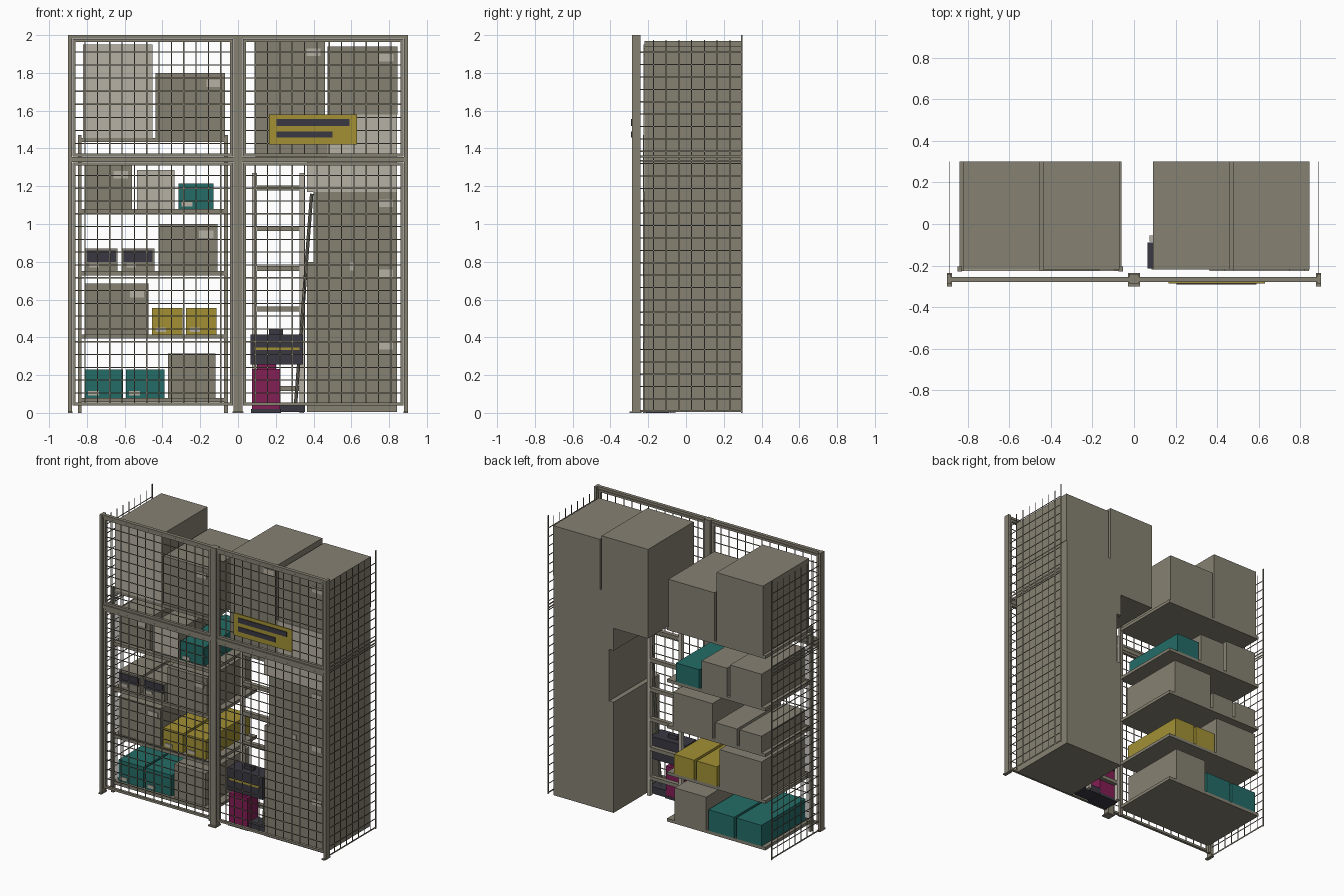
import bpy
import bmesh
from mathutils import Vector

default = bpy.data.objects.get("Cube")
if default:
    bpy.data.objects.remove(default, do_unlink=True)


def material(name, rgb):
    mat = bpy.data.materials.new(name)
    mat.use_nodes = True
    mat.diffuse_color = (*rgb, 1)
    mat.node_tree.nodes["Principled BSDF"].inputs["Base Color"].default_value = (*rgb, 1)
    return mat


TAUPE = material("taupe", (0.24, 0.22, 0.17))
PALE = material("pale beige", (0.47, 0.44, 0.37))
TEAL = material("teal", (0.017, 0.15, 0.135))
YELLOW = material("mustard yellow", (0.36, 0.28, 0.035))
MAGENTA = material("magenta", (0.23, 0.013, 0.09))
CHARCOAL = material("charcoal", (0.042, 0.04, 0.055))


def add_box(bm, x, y, z):
    """Add a box spanning the given (low, high) ranges."""
    verts = bmesh.ops.create_cube(bm, size=1)["verts"]
    spans = (x, y, z)
    for v in verts:
        v.co = Vector([s[0] if c < 0 else s[1] for c, s in zip(v.co, spans)])


def make(name, mat, boxes):
    """Make one object out of a list of boxes."""
    bm = bmesh.new()
    for spans in boxes:
        add_box(bm, *spans)
    mesh = bpy.data.meshes.new(name)
    bm.to_mesh(mesh)
    bm.free()
    mesh.materials.append(mat)
    obj = bpy.data.objects.new(name, mesh)
    bpy.context.collection.objects.link(obj)
    return obj


def around(centre, half):
    return (centre - half, centre + half)


def steps(low, high, pitch):
    """Evenly spaced positions strictly between two ends."""
    count = round((high - low) / pitch)
    return [low + (high - low) * i / count for i in range(1, count)]


def plate(name, mat, x, front, z):
    make(name, mat, [(x, (front - 0.005, front), z)])


def label(name, x, z, front, half_x=0.038, half_z=0.02):
    plate(name + "_label", PALE, around(x, half_x), front, around(z, half_z))


BACK = 0.3
FRONT = -0.22
PITCH = 0.066
WIRE = 0.003

# Fence posts, feet and rails
for name, x in (("right", (-0.9, -0.88)), ("centre", (-0.024, 0.024)), ("left", (0.88, 0.9))):
    make(name + "_fence_post", TAUPE, [(x, (-0.285, -0.24), (0, 2))])
for name, x in (("right", (-0.9, -0.875)), ("centre", (-0.03, 0.03)), ("left", (0.875, 0.9))):
    make(name + "_foot", TAUPE, [(x, (-0.3, -0.235), (0, 0.008))])
make("fence_rails", TAUPE, [((-0.9, 0.9), (-0.28, -0.255), z) for z in ((1.328, 1.355), (1.983, 2))])


# Framed mesh panels across the front
def front_panel(name, x, z):
    bar = 0.016
    y = (-0.275, -0.255)
    make(name + "_frame", TAUPE, [
        ((x[0], x[0] + bar), y, z), ((x[1] - bar, x[1]), y, z),
        (x, y, (z[0], z[0] + bar)), (x, y, (z[1] - bar, z[1]))])
    flat = around(-0.265, 0.001)
    wires = [(around(p, WIRE), flat, z) for p in steps(*x, PITCH)]
    wires += [(x, flat, around(p, WIRE)) for p in steps(*z, PITCH)]
    make(name + "_wires", TAUPE, wires)


for side, x in (("right", (-0.875, -0.026)), ("left", (0.026, 0.875))):
    front_panel(side + "_lower_panel", x, (0.038, 1.325))
    front_panel(side + "_upper_panel", x, (1.357, 1.98))

# Flat mesh on both ends, with a thin rear upright
for side, x in (("right", -0.888), ("left", 0.888)):
    flat = around(x, 0.001)
    depth = (-0.24, BACK)
    height = (0.008, 1.975)
    bars = [(flat, around(y, WIRE), height) for y in steps(*depth, PITCH)]
    bars += [(flat, depth, around(z, WIRE)) for z in steps(*height, PITCH)]
    bars += [(flat, depth, around(z, 0.005)) for z in (0.01, 1.335, 1.358)]
    bars += [(flat, (0.29, BACK), (0, 2))]
    make(side + "_end_mesh", TAUPE, bars)

# Shelf unit
LEVELS = (0.08, 0.415, 0.75, 1.08, 1.455)
make("shelf_boards", TAUPE, [((-0.84, -0.06), (-0.225, BACK), (z - 0.022, z)) for z in LEVELS])
make("shelf_uprights", TAUPE, [(x, (-0.228, -0.205), (0, 1.47))
                               for x in ((-0.848, -0.828), (-0.074, -0.054))])

# Goods on the shelves: level, name, colour, x range, height
GOODS = [
    (0, "teal_bin_a", TEAL, (-0.81, -0.61), 0.15),
    (0, "teal_bin_b", TEAL, (-0.593, -0.388), 0.15),
    (0, "low_carton", TAUPE, (-0.37, -0.12), 0.235),
    (1, "wide_carton", TAUPE, (-0.81, -0.475), 0.27),
    (1, "yellow_bin_a", YELLOW, (-0.455, -0.295), 0.14),
    (1, "yellow_bin_b", YELLOW, (-0.275, -0.115), 0.14),
    (2, "window_bin_a", TAUPE, (-0.81, -0.637), 0.12),
    (2, "window_bin_b", TAUPE, (-0.615, -0.442), 0.12),
    (2, "middle_carton", TAUPE, (-0.42, -0.108), 0.25),
    (3, "square_carton", TAUPE, (-0.81, -0.56), 0.235),
    (3, "pale_front_carton", TAUPE, (-0.535, -0.335), 0.205),
    (3, "teal_bin_c", TEAL, (-0.315, -0.13), 0.135),
    (4, "tall_carton", TAUPE, (-0.82, -0.452), 0.495),
    (4, "top_carton", TAUPE, (-0.437, -0.07), 0.345),
]
for level, name, mat, x, height in GOODS:
    base = LEVELS[level]
    front = FRONT if level == 4 else -0.2
    top = base + height
    make(name, mat, [(x, (front, BACK), (base, top))])
    if "pale" in name or "tall" in name:
        plate(name + "_face", PALE, x, front, (base, top))
    elif "window" in name:
        plate(name + "_window", CHARCOAL, (x[0] + 0.01, x[1] - 0.01), front, (base + 0.05, top - 0.01))
        label(name, x[0] + 0.05, base + 0.03, front, 0.025, 0.01)
    elif "bin" in name:
        label(name, x[0] + 0.045, base + 0.025, front, 0.028, 0.012)
    elif "low" not in name:
        label(name, x[1] - 0.06, top - 0.055, front)

# Stacked cartons in the other bay
STACK = [
    ("bottom_stack_carton", (0.365, 0.842), (0.005, 0.8)),
    ("second_stack_carton", (0.4, 0.842), (0.8, 1.17)),
    ("third_stack_carton", (0.365, 0.842), (1.17, 1.58)),
    ("high_carton_outer", (0.475, 0.845), (1.58, 1.94)),
    ("high_carton_inner", (0.092, 0.46), (1.33, 1.97)),
]
for name, x, z in STACK:
    make(name, TAUPE, [(x, (FRONT, BACK), z)])
    if "third" in name:
        plate("third_carton_lower_face", PALE, x, FRONT, (z[0], 1.33))
        plate("third_carton_upper_face", PALE, (0.475, x[1]), FRONT, (1.33, z[1]))
    else:
        label(name, x[1] - 0.06, z[1] - 0.06, FRONT)
label("bottom_stack_lower", 0.782, 0.355, FRONT)
label("bottom_stack_small", 0.605, 0.775, FRONT, 0.013, 0.022)

# Ladder
LADDER_Y = (-0.085, -0.056)
make("ladder_rails", PALE, [(x, LADDER_Y, (0, 1.27)) for x in ((0.074, 0.1), (0.325, 0.35))])
make("ladder_rungs", TAUPE, [((0.1, 0.325), LADDER_Y, around(z, 0.013))
                             for z in (0.13, 0.34, 0.55, 0.765, 0.975, 1.19)])

# Broom leaning on the stack
make("broom_head", CHARCOAL, [((0.22, 0.355), (-0.2, -0.09), (0.005, 0.055))])
foot, tip = Vector((0.305, -0.15, 0.05)), Vector((0.39, -0.15, 1.16))
bpy.ops.mesh.primitive_cylinder_add(vertices=8, radius=0.009, depth=(tip - foot).length,
                                    location=(foot + tip) / 2)
handle = bpy.context.object
handle.name = "broom_handle"
handle.rotation_euler = (tip - foot).to_track_quat("Z", "Y").to_euler()
handle.data.materials.append(TAUPE)

# Canister with a toolbox on top
make("canister", MAGENTA, [((0.075, 0.222), (-0.21, -0.09), (0.02, 0.232)),
                           ((0.1, 0.2), (-0.19, -0.11), (0.232, 0.255))])
make("canister_base", CHARCOAL, [((0.07, 0.227), (-0.213, -0.088), (0, 0.02))])
make("toolbox", CHARCOAL, [((0.066, 0.345), (-0.214, -0.088), (0.255, 0.415)),
                           ((0.165, 0.237), (-0.165, -0.135), (0.415, 0.442))])
plate("toolbox_stripe", YELLOW, (0.085, 0.325), -0.214, (0.333, 0.347))

# Warning board on the fence
make("warning_board", YELLOW, [((0.165, 0.63), (-0.287, -0.279), (1.42, 1.58))])
plate("board_upper_bar", CHARCOAL, (0.205, 0.59), -0.287, (1.52, 1.555))
plate("board_lower_bar", CHARCOAL, (0.205, 0.5), -0.287, (1.457, 1.49))
